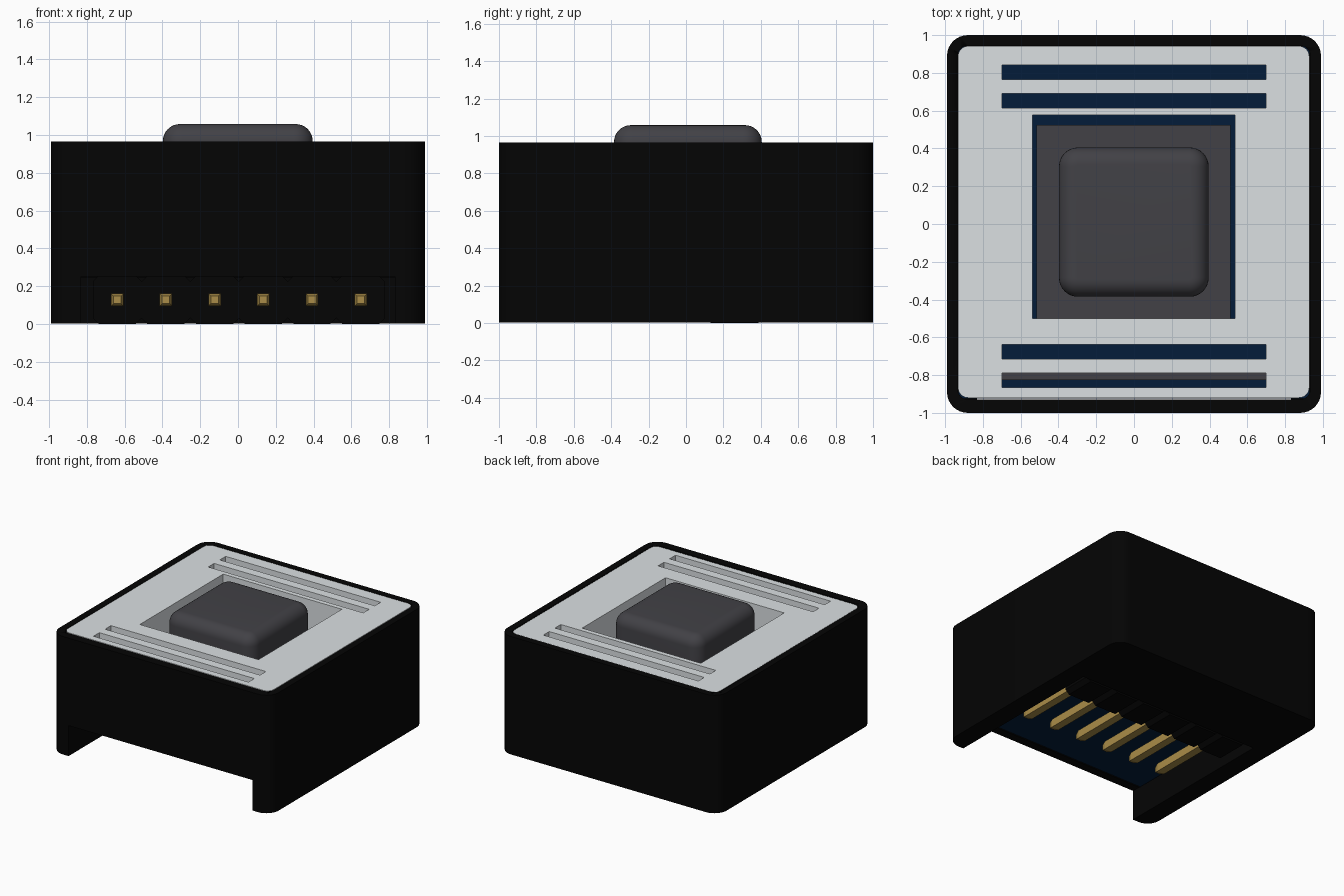
import bpy, bmesh, math
from mathutils import Vector

cube = bpy.data.objects.get("Cube")
if cube:
    bpy.data.objects.remove(cube, do_unlink=True)


def material(name, rgb):
    m = bpy.data.materials.new(name)
    m.use_nodes = True
    m.diffuse_color = (*rgb, 1)
    m.node_tree.nodes["Principled BSDF"].inputs["Base Color"].default_value = (*rgb, 1)
    return m


BLACK = material("black plastic", (0.0013, 0.0013, 0.0013))
GREY = material("light grey plastic", (0.71, 0.745, 0.765))
CHARCOAL = material("charcoal", (0.054, 0.053, 0.061))
NAVY = material("navy board", (0.001, 0.012, 0.042))
GOLD = material("gold pin", (0.4, 0.265, 0.065))


def finish(name, bm, mat, smooth=False):
    bmesh.ops.recalc_face_normals(bm, faces=bm.faces)
    mesh = bpy.data.meshes.new(name)
    bm.to_mesh(mesh)
    bm.free()
    obj = bpy.data.objects.new(name, mesh)
    bpy.context.collection.objects.link(obj)
    if mat:
        mesh.materials.append(mat)
    if smooth:
        bpy.context.view_layer.objects.active = obj
        bpy.ops.object.select_all(action='DESELECT')
        obj.select_set(True)
        bpy.ops.object.shade_smooth_by_angle(angle=math.radians(35))
    return obj


def box(name, lo, hi, mat=None, radius=0, top=0):
    """Box between two corners, with optional rounded uprights and top rim."""
    bm = bmesh.new()
    bmesh.ops.create_cube(bm, size=1)
    lo, hi = Vector(lo), Vector(hi)
    for v in bm.verts:
        v.co = (lo + hi) / 2 + v.co * (hi - lo)
    if radius:
        upright = [e for e in bm.edges if abs(e.verts[0].co.z - e.verts[1].co.z) > 1e-4]
        bmesh.ops.bevel(bm, geom=upright, offset=radius, segments=8,
                        profile=0.5, affect='EDGES')
    if top:
        rim = [e for e in bm.edges if all(v.co.z > hi.z - 1e-4 for v in e.verts)]
        bmesh.ops.bevel(bm, geom=rim, offset=top, segments=8,
                        profile=0.5, affect='EDGES')
    return finish(name, bm, mat, bool(radius))


def cut(target, cutters):
    for c in cutters:
        mod = target.modifiers.new("cut", 'BOOLEAN')
        mod.operation, mod.solver, mod.object = 'DIFFERENCE', 'EXACT', c
        c.hide_render = True
    bpy.context.view_layer.update()
    graph = bpy.context.evaluated_depsgraph_get()
    mesh = bpy.data.meshes.new_from_object(target.evaluated_get(graph))
    target.modifiers.clear()
    target.data = mesh
    for c in cutters:
        bpy.data.objects.remove(c, do_unlink=True)


# Case with a thick floor, cut by a connector pocket that opens through the front
case = box("case", (-0.99, -1, 0.003), (0.99, 1, 0.966), BLACK, 0.11)
cut(case, [box("case_cavity", (-0.935, -0.93, 0.25), (0.935, 0.945, 2), None, 0.06),
           box("pocket_cutter", (-0.83, -1.2, -1), (0.83, 0.4, 0.252))])

# Slotted cover with a square window
cover = box("cover", (-0.932, -0.92, 0.68), (0.928, 0.942, 0.965), GREY, 0.055)
openings = [box("window_cutter", (-0.537, -0.5, 0), (0.535, 0.576, 2))]
for y in (-0.827, -0.677, 0.653, 0.803):
    openings.append(box("slot_cutter", (-0.7, y - 0.038, 0), (0.7, y + 0.038, 2)))
cut(cover, openings)

# Circuit board and the parts mounted on it
box("circuit_board", (-0.93, -0.925, 0.257), (0.93, 0.94, 0.41), NAVY)
box("sensor_base", (-0.515, -0.51, 0.41), (0.51, 0.525, 0.62), CHARCOAL)
box("front_strip", (-0.75, -0.826, 0.41), (0.75, -0.725, 0.6), CHARCOAL)
box("sensor_dome", (-0.397, -0.385, 0.62), (0.395, 0.405, 1.058), CHARCOAL, 0.1, 0.09)

# Pin header: chamfered housings and tapered pins
PITCH, PIN_Z = 0.2575, 0.1285
for i in range(6):
    x = (i - 2.5) * PITCH + 0.005
    bm = bmesh.new()
    h, c = PITCH / 2, 0.032
    profile = [(-h, c - h), (c - h, -h), (h - c, -h), (h, c - h),
               (h, h - c), (h - c, h), (c - h, h), (-h, h - c)]
    face = bm.faces.new([bm.verts.new((x + a, 0.13, PIN_Z + b)) for a, b in profile])
    ext = bmesh.ops.extrude_face_region(bm, geom=[face], use_keep_orig=True)
    bmesh.ops.translate(bm, vec=(0, 0.257, 0),
                        verts=[g for g in ext["geom"] if isinstance(g, bmesh.types.BMVert)])
    finish(f"header_housing_{i + 1}", bm, BLACK)

    bm = bmesh.new()
    rings = []
    for y, r in ((-0.49, 0.02), (-0.45, 0.033), (0.2, 0.033)):
        rings.append([bm.verts.new((x + sx * r, y, PIN_Z + sz * r))
                      for sx, sz in ((-1, -1), (1, -1), (1, 1), (-1, 1))])
    for a, b in zip(rings, rings[1:]):
        for k in range(4):
            bm.faces.new((a[k], a[k - 1], b[k - 1], b[k]))
    bm.faces.new(rings[0])
    bm.faces.new(rings[-1])
    finish(f"header_pin_{i + 1}", bm, GOLD)
